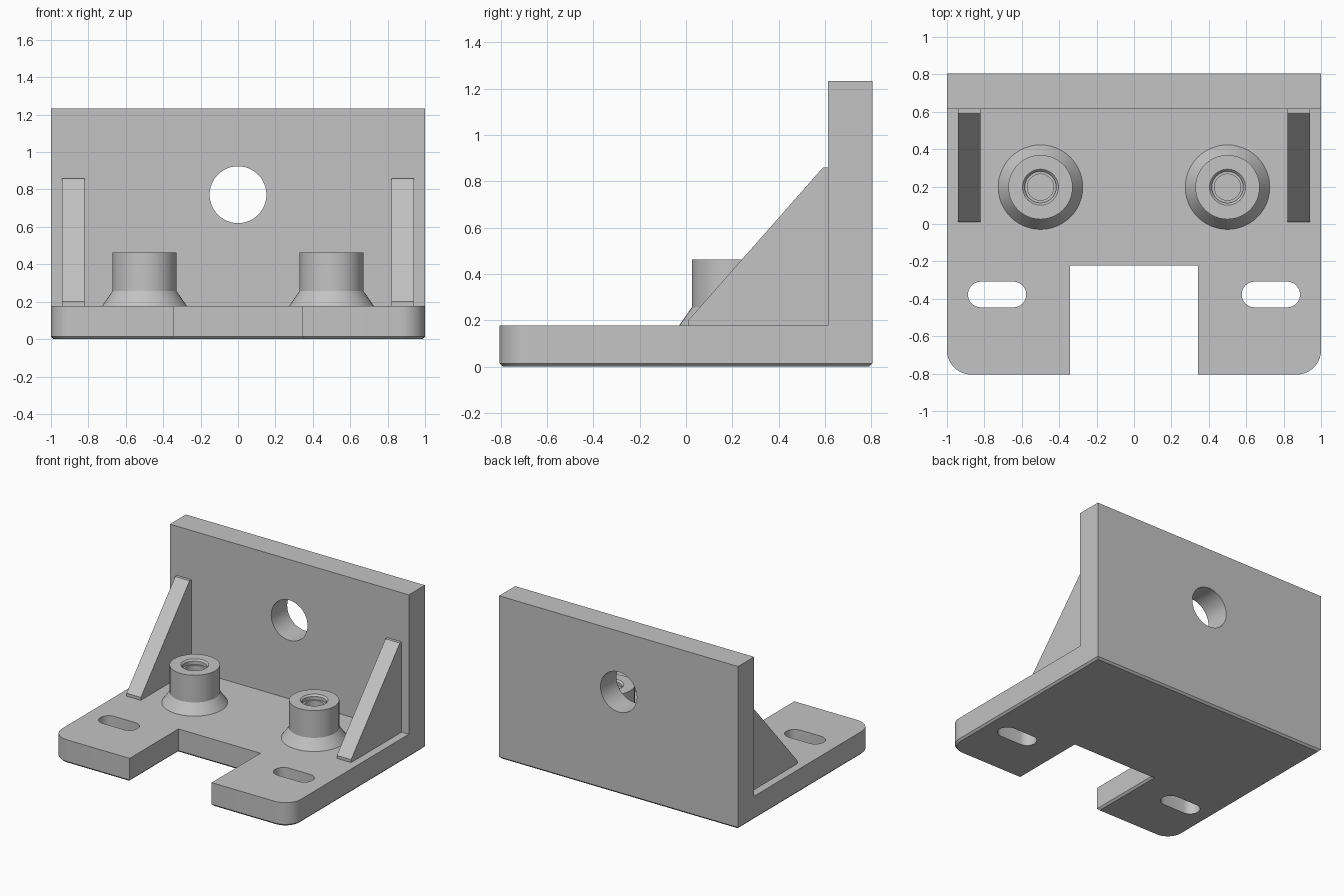
import bpy
import bmesh
from math import cos, sin, pi, radians
from mathutils import Vector, Matrix

if "Cube" in bpy.data.objects:
    bpy.data.objects.remove(bpy.data.objects["Cube"])

# Main dimensions
DEPTH = 0.805
PLATE_TOP = 0.178
WALL_FRONT = 0.614
WALL_TOP = 1.232

grey = bpy.data.materials.new("plain grey")
grey.use_nodes = True
GREY = (0.55, 0.55, 0.55, 1)
grey.diffuse_color = GREY
grey.node_tree.nodes["Principled BSDF"].inputs["Base Color"].default_value = GREY


def make_object(name, bm):
    bmesh.ops.recalc_face_normals(bm, faces=bm.faces)
    mesh = bpy.data.meshes.new(name)
    bm.to_mesh(mesh)
    bm.free()
    mesh.materials.append(grey)
    obj = bpy.data.objects.new(name, mesh)
    bpy.context.collection.objects.link(obj)
    return obj


def activate(obj):
    bpy.ops.object.select_all(action="DESELECT")
    obj.select_set(True)
    bpy.context.view_layer.objects.active = obj


def smooth(obj):
    activate(obj)
    bpy.ops.object.shade_smooth_by_angle(angle=radians(30))


def arc(cx, cy, r, start, end, steps):
    angles = [radians(start + (end - start) * i / steps) for i in range(steps + 1)]
    return [(cx + r * cos(a), cy + r * sin(a)) for a in angles]


def prism(points, offset):
    """Extrude a closed 3D outline along an offset."""
    bm = bmesh.new()
    face = bm.faces.new([bm.verts.new(p) for p in points])
    top = bmesh.ops.extrude_face_region(bm, geom=[face], use_keep_orig=True)["geom"]
    verts = [v for v in top if isinstance(v, bmesh.types.BMVert)]
    bmesh.ops.translate(bm, verts=verts, vec=offset)
    return bm


def cut(target, cutter):
    cutter.hide_render = True
    mod = target.modifiers.new("cut", "BOOLEAN")
    mod.operation = "DIFFERENCE"
    mod.solver = "EXACT"
    mod.object = cutter
    activate(target)
    bpy.ops.object.modifier_apply(modifier=mod.name)
    bpy.data.objects.remove(cutter)


# Base plate outline: rounded front corners and a square front notch
R = 0.13
half = [(0.343, -0.222), (0.343, -DEPTH)]
half += arc(1 - R, -DEPTH + R, R, -90, 0, 10) + [(1, DEPTH)]
outline = half + [(-x, y) for x, y in reversed(half)]
bm = prism([(x, y, 0) for x, y in outline], (0, 0, PLATE_TOP))

# Chamfer around the underside
bottom = [e for e in bm.edges if all(v.co.z < 0.001 for v in e.verts)]
bmesh.ops.bevel(bm, geom=bottom, offset=0.014, segments=1, affect="EDGES")

# Upright wall raised from the rear strip of the plate
bmesh.ops.bisect_plane(bm, geom=bm.verts[:] + bm.edges[:] + bm.faces[:],
                       plane_co=(0, WALL_FRONT, 0), plane_no=(0, 1, 0))
rear = [f for f in bm.faces if all(v.co.z > PLATE_TOP - 0.001 for v in f.verts)
        and f.calc_center_median().y > WALL_FRONT]
raised = bmesh.ops.extrude_face_region(bm, geom=rear)["geom"]
bmesh.ops.translate(bm, vec=(0, 0, WALL_TOP - PLATE_TOP),
                    verts=[v for v in raised if isinstance(v, bmesh.types.BMVert)])
bracket = make_object("bracket_body", bm)

# Round hole through the wall
ring = arc(0, 0.772, 0.152, 0, 360, 48)[:-1]
cut(bracket, make_object("wall_hole_cutter",
                         prism([(x, 0.5, z) for x, z in ring], (0, 0.5, 0))))

# Mounting slots through the plate
for side in (-1, 1):
    cx = side * 0.732
    slot = arc(cx + 0.087, -0.377, 0.069, -90, 90, 12)
    slot += arc(cx - 0.087, -0.377, 0.069, 90, 270, 12)
    cut(bracket, make_object("slot_cutter",
                             prism([(x, y, -0.2) for x, y in slot], (0, 0, 0.6))))
smooth(bracket)

# Gusset ribs and threaded bosses, one of each per side
rib_profile = [(0.01, 0.175), (0.01, 0.2), (0.592, 0.86),
               (WALL_FRONT + 0.002, 0.86), (WALL_FRONT + 0.002, 0.175)]
boss_profile = [(0.226, PLATE_TOP), (0.172, 0.256), (0.172, 0.462),
                (0.096, 0.462), (0.084, 0.45), (0.084, 0.425),
                (0.07, 0.425), (0.07, 0.19), (0, 0.19)]

for side, label in ((1, "left"), (-1, "right")):
    inner, outer = side * 0.82, side * 0.94
    rib = prism([(inner, y, z) for y, z in rib_profile], (outer - inner, 0, 0))
    make_object(label + "_gusset", rib)

    bm = bmesh.new()
    verts = [bm.verts.new((r, 0, z)) for r, z in boss_profile]
    edges = [bm.edges.new(pair) for pair in zip(verts, verts[1:])]
    bmesh.ops.spin(bm, geom=verts + edges, cent=(0, 0, 0), axis=(0, 0, 1),
                   angle=2 * pi, steps=48)
    bmesh.ops.remove_doubles(bm, verts=bm.verts, dist=0.0005)
    bmesh.ops.translate(bm, verts=bm.verts, vec=(side * 0.5, 0.197, 0))
    smooth(make_object(label + "_boss", bm))
